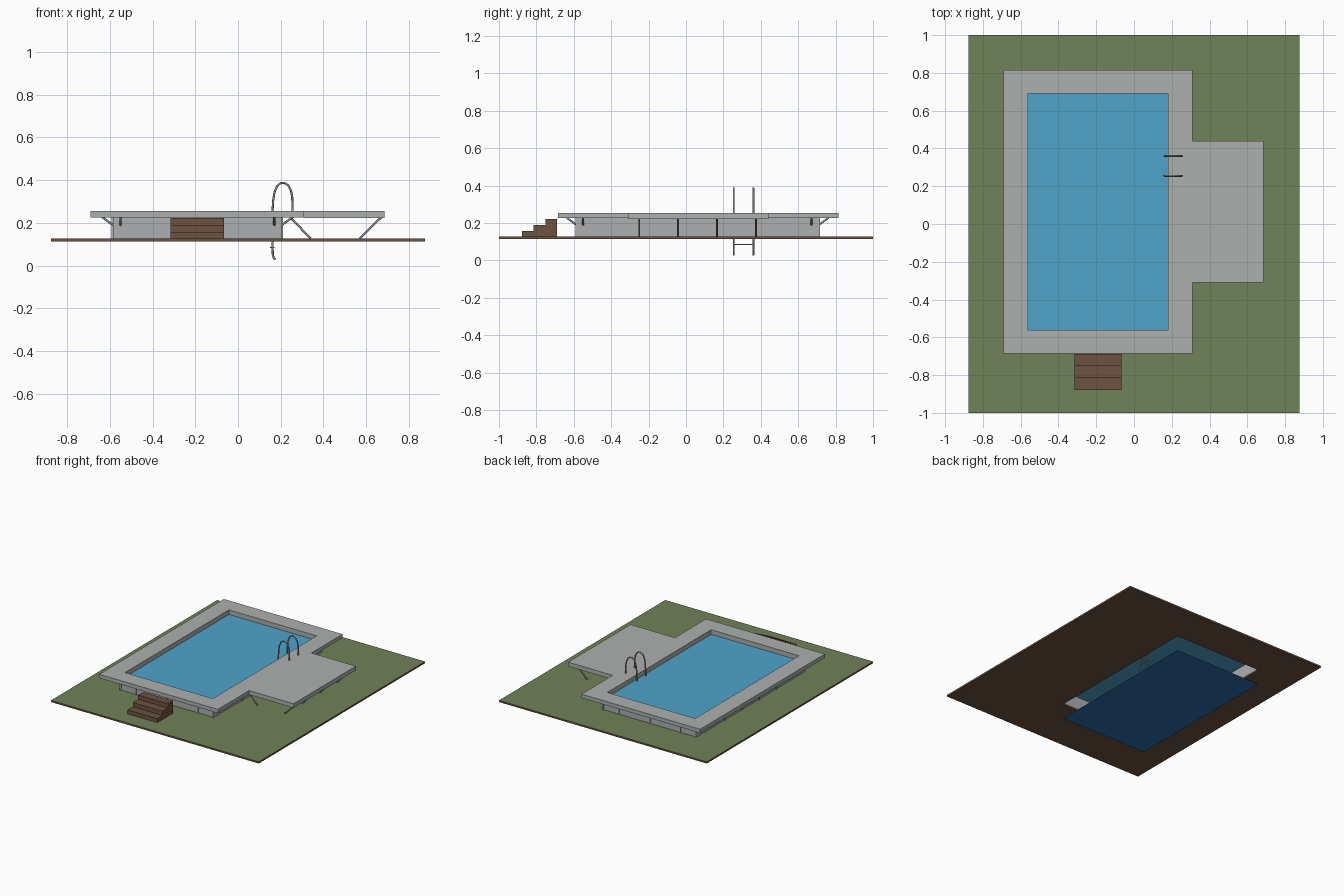
import bpy
import bmesh
from mathutils import Vector

cube = bpy.data.objects.get("Cube")
if cube:
    bpy.data.objects.remove(cube, do_unlink=True)


def material(name, srgb):
    col = [(c / 255 / 12.92 if c < 10 else ((c / 255 + 0.055) / 1.055) ** 2.4) for c in srgb] + [1]
    m = bpy.data.materials.new(name)
    m.use_nodes = True
    m.diffuse_color = col
    m.node_tree.nodes["Principled BSDF"].inputs["Base Color"].default_value = col
    return m


GRASS = material("grass green", (112, 130, 88))
SOIL = material("soil brown", (106, 82, 64))
WOOD = material("wood brown", (108, 82, 64))
STONE = material("deck grey", (174, 176, 176))
WALL = material("wall grey", (172, 175, 176))
WATER = material("water blue", (80, 164, 202))
LINER = material("floor blue", (46, 109, 172))
METAL = material("metal grey", (150, 152, 152))


def finish(name, bm, *mats):
    bmesh.ops.recalc_face_normals(bm, faces=bm.faces)
    me = bpy.data.meshes.new(name)
    bm.to_mesh(me)
    bm.free()
    for m in mats:
        me.materials.append(m)
    ob = bpy.data.objects.new(name, me)
    bpy.context.collection.objects.link(ob)
    return ob


def corners(rect, z):
    x0, x1, y0, y1 = rect
    return [(x0, y0, z), (x1, y0, z), (x1, y1, z), (x0, y1, z)]


def add_box(bm, rect, z0, z1):
    lo, hi = ([bm.verts.new(c) for c in corners(rect, z)] for z in (z0, z1))
    bm.faces.new(lo)
    bm.faces.new(hi)
    for i in range(4):
        j = (i + 1) % 4
        bm.faces.new((lo[i], lo[j], hi[j], hi[i]))


def box(name, rect, z0, z1, mat):
    bm = bmesh.new()
    add_box(bm, rect, z0, z1)
    return finish(name, bm, mat)


def ring(name, outer, inner, z0, z1, *mats):
    """Rectangular slab with a rectangular opening; a second material goes on top."""
    bm = bmesh.new()
    loops = [[bm.verts.new(c) for c in corners(r, z)]
             for r, z in ((outer, z0), (outer, z1), (inner, z1), (inner, z0))]
    for k in range(4):
        a, b = loops[k], loops[(k + 1) % 4]
        for i in range(4):
            j = (i + 1) % 4
            f = bm.faces.new((a[i], a[j], b[j], b[i]))
            if k == 1 and len(mats) > 1:
                f.material_index = 1
    return finish(name, bm, *mats)


def sheet(name, rect, z, mat):
    bm = bmesh.new()
    bm.faces.new([bm.verts.new(c) for c in corners(rect, z)])
    return finish(name, bm, mat)


def rod(name, points, radius, mat):
    """Round bar along a path."""
    cu = bpy.data.curves.new(name, "CURVE")
    cu.dimensions = "3D"
    cu.bevel_depth = radius
    cu.bevel_resolution = 2
    cu.use_fill_caps = True
    sp = cu.splines.new("POLY")
    sp.points.add(len(points) - 1)
    for p, co in zip(sp.points, points):
        p.co = (*co, 1)
    cu.materials.append(mat)
    for s in cu.splines:
        s.use_smooth = True
    ob = bpy.data.objects.new(name, cu)
    bpy.context.collection.objects.link(ob)
    return ob


POOL = (-0.56, 0.18, -0.56, 0.69)
SHELL = (-0.585, 0.205, -0.585, 0.71)
DECK = (-0.69, 0.31, -0.685, 0.815)
GROUND, UNDER, TOP = 0.127, 0.226, 0.255

# Ground slab, pool shell, water and deck
ring("ground", (-0.875, 0.875, -1, 1), POOL, 0.114, GROUND, SOIL, GRASS)
ring("pool_wall", SHELL, POOL, GROUND, UNDER, WALL)
ring("pool_deck", DECK, POOL, UNDER, TOP, STONE)
box("side_platform", (0.31, 0.685, -0.31, 0.44), 0.223, TOP, STONE)
sheet("water", POOL, 0.22, WATER)
sheet("pool_floor", POOL, 0, LINER)

# Wall posts
bm = bmesh.new()
w, d = 0.006, 0.006
xa, xb, ya, yb = SHELL
for x in (xa + w, -0.45, -0.19, 0.07, xb - w):
    for y in (ya, yb):
        add_box(bm, (x - w, x + w, y - d, y + d), GROUND, UNDER)
for y in (-0.25, -0.042, 0.166, 0.374):
    for x in (xa, xb):
        add_box(bm, (x - d, x + d, y - w, y + w), GROUND, UNDER)
finish("wall_posts", bm, WALL)

# Short braces holding the deck overhang
for side in (-1, 1):
    x = xa if side < 0 else xb
    y = ya if side < 0 else yb
    for py in (-0.55, 0.67):
        rod("deck_brace", [(x, py, 0.19), (x + side * 0.052, py, 0.228)], 0.005, METAL)
    for px in (-0.55, 0.17):
        rod("deck_brace", [(px, y, 0.19), (px, y + side * 0.052, 0.228)], 0.005, METAL)

# Slanted platform legs
for y in (-0.25, -0.042, 0.166, 0.374):
    rod("platform_leg", [(0.245, y, 0.226), (0.34, y, GROUND)], 0.005, METAL)
    rod("platform_leg", [(0.67, y, 0.226), (0.57, y, GROUND)], 0.005, METAL)

# Wooden steps
for i in range(3):
    y0 = -0.878 + i * 0.063
    box("wood_step", (-0.315, -0.065, y0, y0 + 0.063), GROUND, 0.158 + i * 0.032, WOOD)

# Ladder rails and rungs
profile = [Vector(p) for p in ((0.176, 0.03), (0.168, 0.034), (0.163, 0.05), (0.161, 0.12),
                               (0.161, 0.24), (0.164, 0.3), (0.171, 0.345), (0.183, 0.373),
                               (0.2, 0.387), (0.218, 0.387), (0.235, 0.376), (0.248, 0.352),
                               (0.254, 0.32), (0.255, TOP))]
for y in (0.255, 0.36):
    rod("ladder_rail", [(p.x, y, p.y) for p in profile], 0.005, METAL)
for z in (0.085, 0.135, 0.185):
    box("ladder_rung", (0.15, 0.172, 0.255, 0.36), z - 0.003, z + 0.003, METAL)
